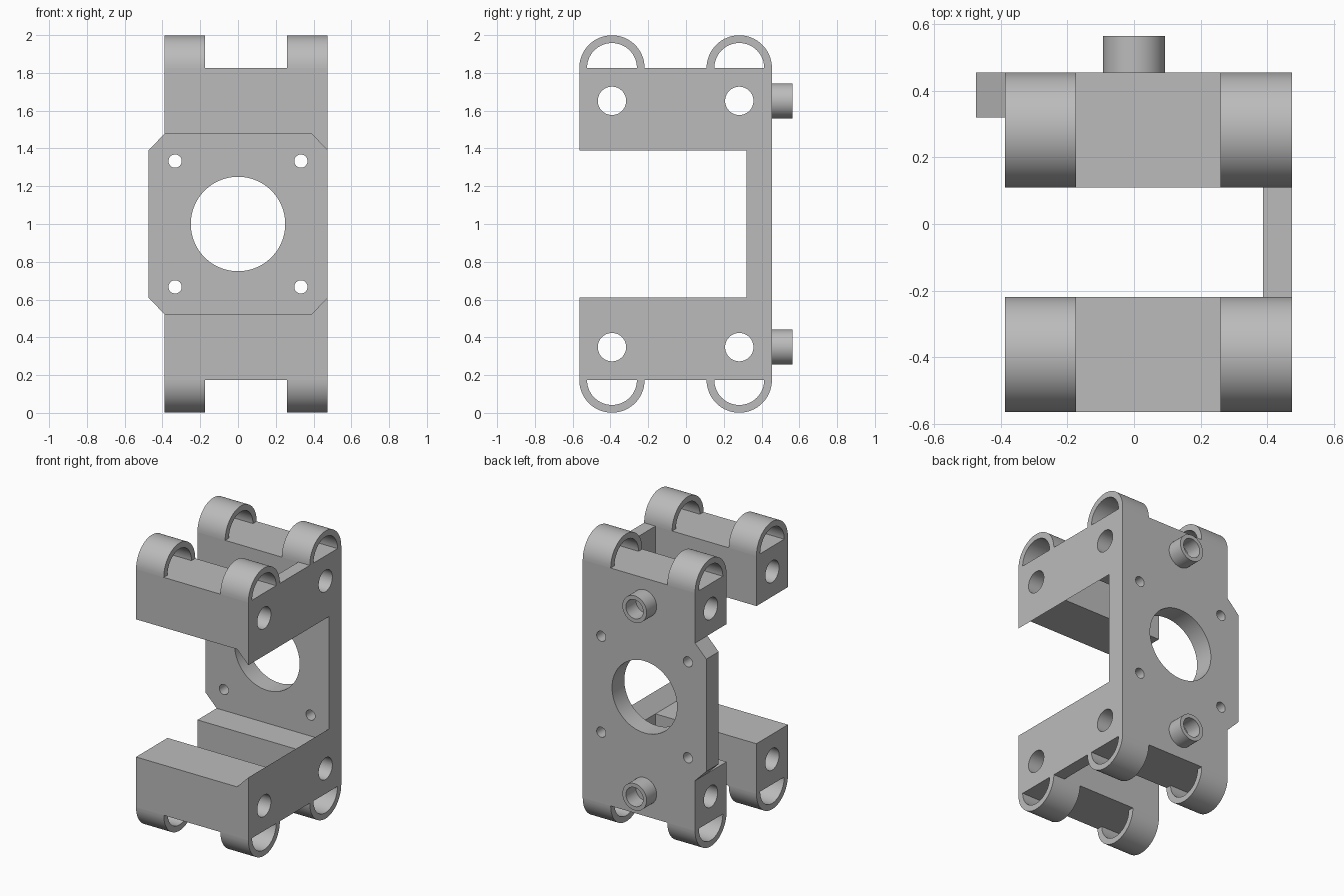
import bpy, bmesh, math
from mathutils import Vector

if "Cube" in bpy.data.objects:
    bpy.data.objects.remove(bpy.data.objects["Cube"], do_unlink=True)

grey = bpy.data.materials.new("plain grey")
grey.use_nodes = True
colour = (0.5, 0.5, 0.5, 1)
grey.diffuse_color = colour
grey.node_tree.nodes["Principled BSDF"].inputs["Base Color"].default_value = colour

# Main dimensions, with heights measured from the mid plane at z = 1
MID = 1.0
WIDE, NARROW = 0.475, 0.388      # half widths of the plate and its chamfer
FRONT, BACK = -0.565, 0.455
CHAMFER_Z, STEP_Z, TOP_Z = 0.39, 0.478, 0.826
HOLE_Z = 0.652
LUG_Y = (-0.392, 0.282)          # centres of the lugs and cross holes
LUG_R, LUG_BORE = 0.173, 0.132


def circle(r, u=0, v=0, n=64, start=0, sweep=2 * math.pi):
    return [(u + r * math.cos(start + sweep * i / n),
             v + r * math.sin(start + sweep * i / n)) for i in range(n)]


def prism(bm, outline, axis, a, b):
    """Extrude a closed outline along x (outline in y, z) or y (outline in x, z)."""
    def place(u, v):
        return (a, u, v) if axis == "x" else (u, a, v)
    face = bm.faces.new([bm.verts.new(place(u, v)) for u, v in outline])
    result = bmesh.ops.extrude_face_region(bm, geom=[face])
    step = Vector((b - a, 0, 0)) if axis == "x" else Vector((0, b - a, 0))
    moved = [g for g in result["geom"] if isinstance(g, bmesh.types.BMVert)]
    bmesh.ops.translate(bm, vec=step, verts=moved)


def part(name, prisms, cuts=(), mirror=False):
    """Make a part from prisms, cut it, then mirror it about the mid plane."""
    def mesh_object(label, items):
        bm = bmesh.new()
        for item in items:
            prism(bm, *item)
        bmesh.ops.recalc_face_normals(bm, faces=bm.faces)
        mesh = bpy.data.meshes.new(label)
        bm.to_mesh(mesh)
        bm.free()
        mesh.materials.append(grey)
        ob = bpy.data.objects.new(label, mesh)
        ob.location.z = MID
        bpy.context.collection.objects.link(ob)
        return ob

    ob = mesh_object(name, prisms)
    bpy.ops.object.select_all(action="DESELECT")
    bpy.context.view_layer.objects.active = ob
    ob.select_set(True)
    if cuts:
        cutter = mesh_object(name + "_cutter", cuts)
        cutter.hide_render = True
        mod = ob.modifiers.new("holes", "BOOLEAN")
        mod.operation, mod.solver, mod.object = "DIFFERENCE", "EXACT", cutter
        bpy.ops.object.modifier_apply(modifier=mod.name)
        bpy.data.objects.remove(cutter, do_unlink=True)
    if mirror:
        mod = ob.modifiers.new("mirror", "MIRROR")
        mod.use_axis = (False, False, True)
        mod.use_mirror_merge = False
        bpy.ops.object.modifier_apply(modifier=mod.name)
    bpy.ops.object.shade_smooth_by_angle(angle=math.radians(30))
    return ob


# Chamfered mounting plate with a central bore and four screw holes
octagon = [(sx * x, sz * z) for sx, sz, corner in (
    (1, 1, ((WIDE, CHAMFER_Z), (NARROW, STEP_Z))),
    (-1, 1, ((NARROW, STEP_Z), (WIDE, CHAMFER_Z))),
    (-1, -1, ((WIDE, CHAMFER_Z), (NARROW, STEP_Z))),
    (1, -1, ((NARROW, STEP_Z), (WIDE, CHAMFER_Z)))) for x, z in corner]
plate_holes = [(circle(0.25), "y", 0, 1)]
plate_holes += [(circle(0.035, x, z, 32), "y", 0, 1)
                for x in (-0.333, 0.333) for z in (-0.333, 0.333)]
part("mounting_plate", [(octagon, "y", 0.32, BACK)], plate_holes)

# Upper and lower arms: two blocks joined by a side web, with cross holes
arm = [(-NARROW, STEP_Z), (NARROW, STEP_Z), (WIDE, CHAMFER_Z),
       (WIDE, TOP_Z), (-NARROW, TOP_Z)]
channel = [(-1, 0), (NARROW, 0), (NARROW, 1), (-1, 1)]
arm_cuts = [(channel, "y", LUG_Y[0] + LUG_R, LUG_Y[1] - LUG_R)]
arm_cuts += [(circle(0.075, y, HOLE_Z), "x", -1, 1) for y in LUG_Y]
part("arms", [(arm, "y", FRONT, BACK)], arm_cuts, mirror=True)

# Half-round hollow lugs on the outer ends of the arms
lugs = []
for y in LUG_Y:
    outer = circle(LUG_R, y, TOP_Z, 32, 0, math.pi) + [(y - LUG_R, TOP_Z)]
    inner = circle(LUG_BORE, y, TOP_Z, 32, math.pi, -math.pi) + [(y + LUG_BORE, TOP_Z)]
    for x0, x1 in ((-NARROW, -0.175), (0.26, WIDE)):
        lugs.append((outer + inner, "x", x0, x1))
part("lugs", lugs, mirror=True)

# Hollow round bosses on the back
part("bosses", [(circle(0.093, 0, HOLE_Z), "y", BACK, 0.565)],
     [(circle(0.066, 0, HOLE_Z), "y", BACK - 0.1, 0.7)], mirror=True)
